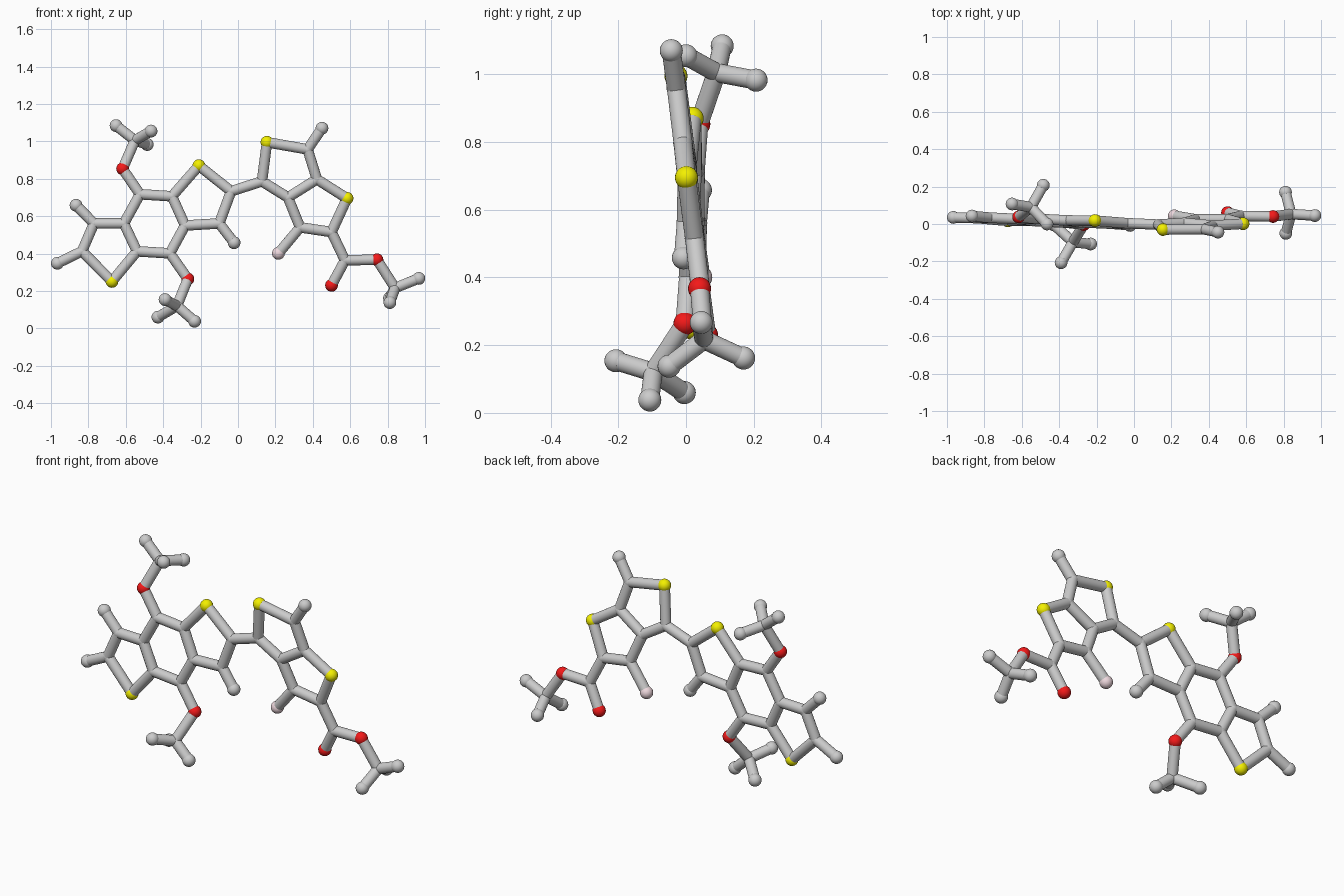
import bpy
from mathutils import Vector

if "Cube" in bpy.data.objects:
    bpy.data.objects.remove(bpy.data.objects["Cube"])

TUBE, BALL = 0.028, 0.034


def left_plane(x, z):
    return -0.027 - 0.05 * x + 0.04 * z


def right_plane(x, z):
    return 0.097 - 0.015 * x - 0.125 * z


def material(name, rgb):
    m = bpy.data.materials.new(name)
    m.diffuse_color = (*rgb, 1)
    m.use_nodes = True
    m.node_tree.nodes["Principled BSDF"].inputs["Base Color"].default_value = m.diffuse_color
    return m


MATS = {"sulfur": material("yellow", (0.9, 0.87, 0.0)),
        "oxygen": material("red", (0.9, 0.01, 0.01)),
        "fluorine": material("pale_pink", (0.85, 0.68, 0.72))}

# Flat left group: three fused rings (x, z)
left = {
    "tip_a": (-.866, .658), "b": (-.77, .561), "c": (-.834, .412), "tip_d": (-.966, .348),
    "sulfur_1": (-.674, .251), "e": (-.54, .412), "f": (-.61, .561), "g": (-.524, .717),
    "h": (-.353, .706), "i": (-.283, .55), "j": (-.364, .401), "sulfur_2": (-.209, .87),
    "k": (-.037, .733), "l": (-.1, .561), "tip_m": (-.021, .458),
    "oxygen_1": (-.617, .853), "oxygen_2": (-.268, .264)}

# Flat right group: two fused rings and side chain (x, z)
right = {
    "n": (.128, .786), "sulfur_3": (.155, .995), "p": (.372, .957), "tip_p": (.449, 1.07),
    "q": (.422, .797), "r": (.267, .70), "sulfur_4": (.583, .695), "t": (.5, .515),
    "u": (.332, .54), "fluorine_1": (.216, .401), "v": (.572, .364), "oxygen_3": (.5, .23),
    "oxygen_4": (.743, .367), "s5": (.84, .214)}

atoms = {k: Vector((x, left_plane(x, z), z)) for k, (x, z) in left.items()}
atoms.update({k: Vector((x, right_plane(x, z), z)) for k, (x, z) in right.items()})

# Three-pronged end groups: hub plus prongs
prongs = {
    "top_hub": ((-.551, .09, 1.005), (-.652, .107, 1.084), (-.465, 0, 1.055), (-.485, .207, .983)),
    "bottom_hub": ((-.326, -.097, .12), (-.39, -.207, .154), (-.428, -.005, .06), (-.232, -.107, .038)),
    "s5": ((.84, .053, .216), (.967, .045, .267), (.812, -.05, .138), (.81, .17, .162))}
bonds = [("top_hub", "oxygen_1"), ("bottom_hub", "oxygen_2")]
for hub, (centre, *ends) in prongs.items():
    atoms[hub] = Vector(centre)
    for n, e in enumerate(ends):
        name = f"tip_{hub}_{n}"
        atoms[name] = Vector(e)
        bonds.append((hub, name))

# Bond chains through the rings and side arms
for chain in ("tip_a b c sulfur_1 e f b", "c tip_d", "f g h i j e", "h sulfur_2 k l i",
              "l tip_m", "g oxygen_1", "j oxygen_2", "k n sulfur_3 p q r n", "p tip_p",
              "q sulfur_4 t u r", "u fluorine_1", "t v oxygen_3", "v oxygen_4 s5"):
    names = chain.split()
    bonds += zip(names, names[1:])

# Atoms: coloured balls, larger grey end balls, and grey joints
for name, p in atoms.items():
    kind = name.split("_")[0]
    big = kind in MATS or kind == "tip"
    bpy.ops.mesh.primitive_uv_sphere_add(segments=24, ring_count=14,
                                         radius=BALL if big else TUBE + 0.001, location=p)
    ob = bpy.context.object
    ob.name = name if kind in MATS else ("end_ball_" if big else "joint_") + name.replace("tip_", "")
    if kind in MATS:
        ob.data.materials.append(MATS[kind])
    bpy.ops.object.shade_smooth()

# Bonds: grey tubes between atoms
for a, b in bonds:
    d = atoms[b] - atoms[a]
    bpy.ops.mesh.primitive_cylinder_add(vertices=24, radius=TUBE, depth=d.length,
                                        location=(atoms[a] + atoms[b]) / 2)
    ob = bpy.context.object
    ob.name = f"bond_{a}_to_{b}"
    ob.rotation_euler = d.to_track_quat('Z', 'Y').to_euler()
    bpy.ops.object.shade_smooth_by_angle()
